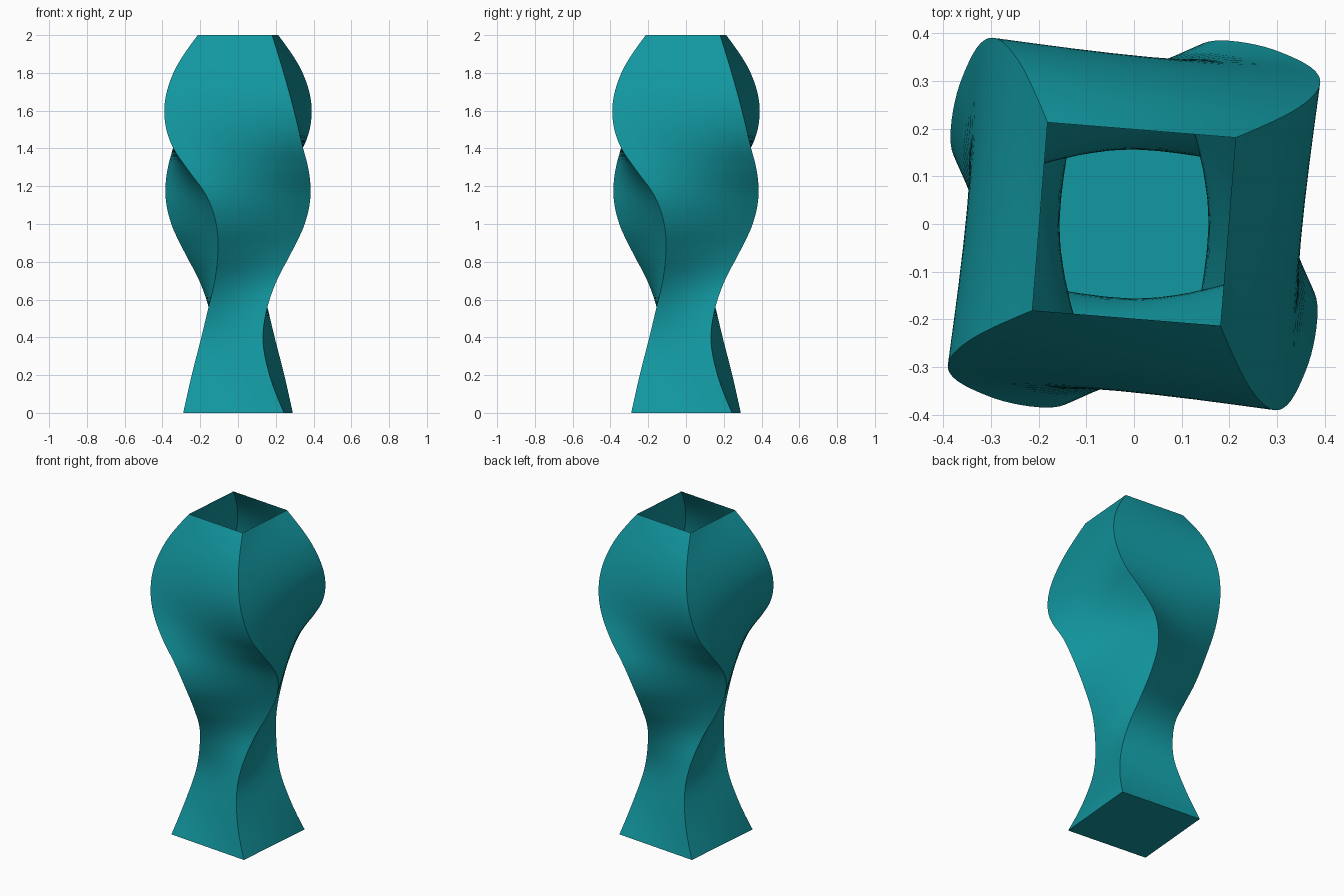
import bpy, bmesh, math
from mathutils import Vector, Matrix

if "Cube" in bpy.data.objects:
    bpy.data.objects.remove(bpy.data.objects["Cube"])

# Path of one corner edge (z, x, y); the other three are quarter turns of it
PATH = [(0, .29, .244), (.2, .245, .167), (.4, .194, .132), (.56, .156, .156),
        (.7, .123, .205), (.85, .107, .283), (1, .115, .353), (1.15, .167, .384),
        (1.3, .275, .371), (1.4, .342, .345), (1.58, .39, .302), (1.8, .342, .242),
        (2, .213, .181)]
RINGS, SIDE = 80, 8


def slope(i):
    a, b = PATH[max(i - 1, 0)], PATH[min(i + 1, len(PATH) - 1)]
    if 0 < i < len(PATH) - 1:
        # Parabolic tangent through three neighbouring points
        p = PATH[i]
        h0, h1 = p[0] - a[0], b[0] - p[0]
        return [((p[k] - a[k]) / h0 * h1 + (b[k] - p[k]) / h1 * h0) / (h0 + h1) for k in (1, 2)]
    j = 1 if i == 0 else i - 1
    chord = [(b[k] - a[k]) / (b[0] - a[0]) for k in (1, 2)]
    inner = slope(j)
    return [1.5 * c - .5 * s for c, s in zip(chord, inner)]


def corner(z):
    i = max(k for k in range(len(PATH) - 1) if PATH[k][0] <= z)
    p, q = PATH[i], PATH[i + 1]
    h = q[0] - p[0]
    t = (z - p[0]) / h
    m, n = slope(i), slope(i + 1)
    xy = [(2*t**3 - 3*t**2 + 1) * p[k+1] + (t**3 - 2*t**2 + t) * h * m[k]
          + (3*t**2 - 2*t**3) * q[k+1] + (t**3 - t**2) * h * n[k] for k in (0, 1)]
    return Vector((xy[0], xy[1], z))


# Thin open-topped vase: square rings stacked along the corner path
bm = bmesh.new()
rings = []
for r in range(RINGS + 1):
    c = corner(2 * r / RINGS)
    corners = [Matrix.Rotation(math.pi / 2 * k, 3, 'Z') @ c for k in range(4)]
    rings.append([bm.verts.new(corners[k].lerp(corners[(k + 1) % 4], s / SIDE))
                  for k in range(4) for s in range(SIDE)])
n = 4 * SIDE
for lo, hi in zip(rings, rings[1:]):
    for i in range(n):
        j = (i + 1) % n
        bm.faces.new((lo[i], lo[j], hi[j], hi[i]))
# Flat floor
bm.faces.new(rings[0][::-1])

mesh = bpy.data.meshes.new("twisted_vase")
bm.to_mesh(mesh)
bm.free()
vase = bpy.data.objects.new("twisted_vase", mesh)
bpy.context.collection.objects.link(vase)

# Teal glaze
mat = bpy.data.materials.new("teal")
mat.diffuse_color = (.006, .31, .35, 1)
mat.use_nodes = True
mat.node_tree.nodes["Principled BSDF"].inputs["Base Color"].default_value = mat.diffuse_color
mesh.materials.append(mat)

bpy.context.view_layer.objects.active = vase
vase.select_set(True)
bpy.ops.object.shade_smooth_by_angle(angle=math.radians(35))
